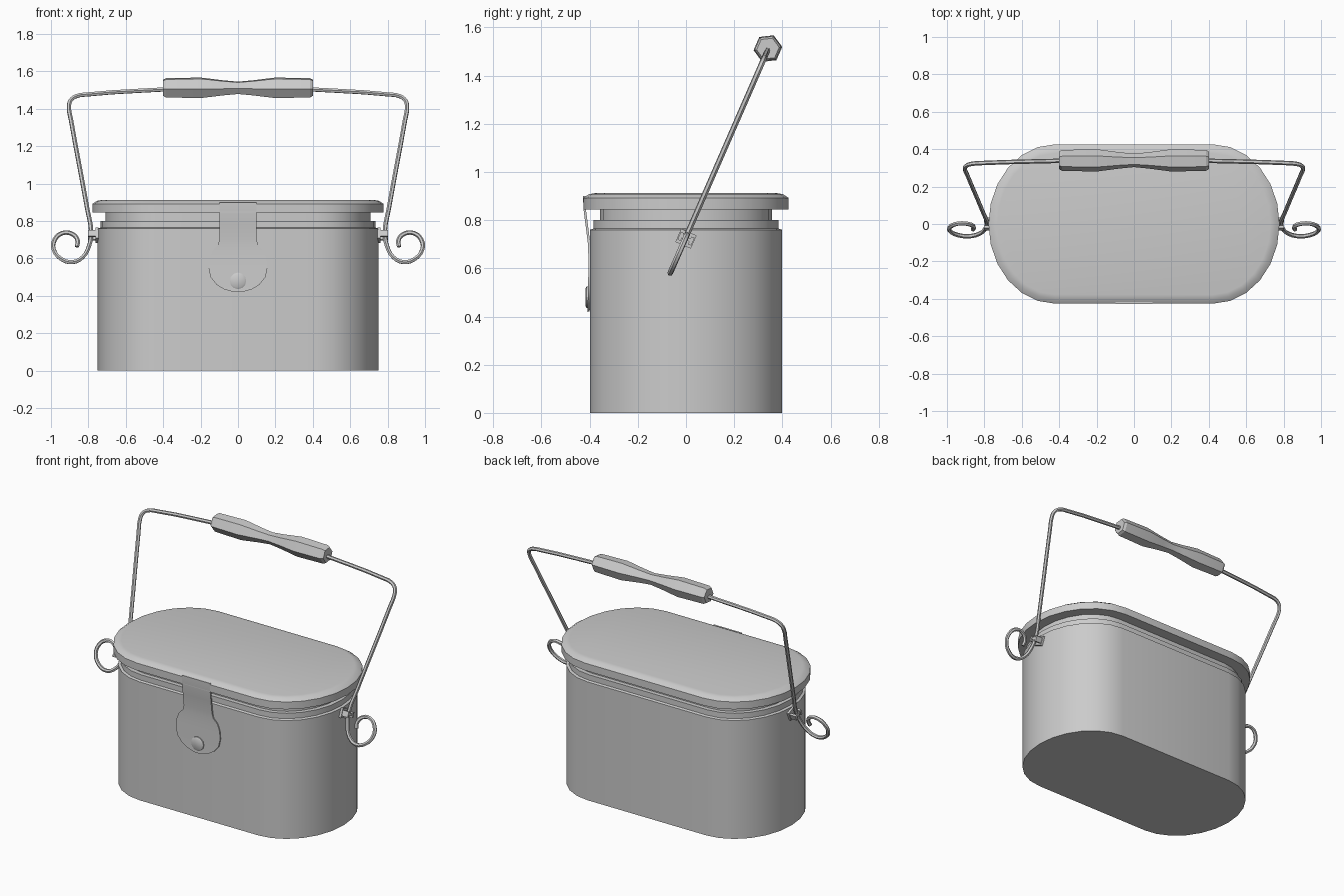
import bpy, bmesh
from math import sin, cos, pi, radians
from mathutils import Vector, Matrix

cube = bpy.data.objects.get("Cube")
if cube:
    bpy.data.objects.remove(cube, do_unlink=True)

metal = bpy.data.materials.new("grey metal")
metal.use_nodes = True
GREY = (0.6, 0.6, 0.6, 1)
metal.diffuse_color = GREY
metal.node_tree.nodes["Principled BSDF"].inputs["Base Color"].default_value = GREY

TILT = Matrix.Rotation(radians(-23.6), 4, 'X')   # the handle leans back
PIVOT_Z = 0.73


def finish(name, bm, angle=30):
    bmesh.ops.recalc_face_normals(bm, faces=bm.faces)
    mesh = bpy.data.meshes.new(name)
    bm.to_mesh(mesh)
    bm.free()
    mesh.materials.append(metal)
    mesh.shade_smooth()
    mesh.set_sharp_from_angle(angle=radians(angle))
    obj = bpy.data.objects.new(name, mesh)
    bpy.context.collection.objects.link(obj)
    return obj


def loft(name, rings, angle=30):
    """Skin a list of closed rings and cap both ends."""
    bm = bmesh.new()
    loops = [[bm.verts.new(p) for p in ring] for ring in rings]
    for a, b in zip(loops, loops[1:]):
        for i in range(len(a)):
            j = (i + 1) % len(a)
            bm.faces.new((a[i], a[j], b[j], b[i]))
    bm.faces.new(loops[0])
    bm.faces.new(loops[-1])
    return finish(name, bm, angle)


def oval(z, grow, steps=12):
    """Long rounded outline, grown or shrunk by an offset."""
    ring = []
    for side in (1, -1):
        for i in range(steps + 1):
            a = -pi / 2 + pi * i / steps
            ring.append((side * (0.42 + (0.33 + grow) * cos(a)),
                         side * (0.398 + grow) * sin(a), z))
    return ring


def box(name, centre, size, matrix):
    bm = bmesh.new()
    bmesh.ops.create_cube(bm, size=1)
    bmesh.ops.scale(bm, vec=size, verts=bm.verts)
    bmesh.ops.transform(bm, matrix=Matrix.Translation(centre) @ matrix, verts=bm.verts)
    return finish(name, bm)


# Pail body with stepped neck
loft("pail_body", [oval(z, g) for z, g in (
    (0, 0), (0.76, 0), (0.765, -0.015), (0.8, -0.015),
    (0.8, -0.042), (0.86, -0.042))])

# Lid with bevelled rim
loft("lid", [oval(z, g) for z, g in (
    (0.845, 0.028), (0.892, 0.028), (0.908, 0.004), (0.912, -0.02))], 25)

# Front latch: strap widening to a round tongue (height, half width, depth)
rows = [(0.9, 0.1, -0.427), (0.85, 0.1, -0.426), (0.78, 0.1, -0.417),
        (0.7, 0.1, -0.407), (0.67, 0.108, -0.406), (0.64, 0.137, -0.405),
        (0.6, 0.152, -0.405), (0.55, 0.157, -0.406), (0.5, 0.147, -0.407),
        (0.46, 0.115, -0.408), (0.435, 0.075, -0.409), (0.42, 0.02, -0.41)]
loft("latch", [[(-w, y, z), (w, y, z), (w, y + 0.01, z), (-w, y + 0.01, z)]
               for z, w, y in rows])

# Latch rivet
loft("latch_rivet", [[(r * cos(i * pi / 6), y, 0.48 + r * sin(i * pi / 6))
                      for i in range(12)]
                     for y, r in ((-0.4, 0.044), (-0.413, 0.044), (-0.418, 0.035))])

# Wire handle with curled ends, drawn upright then leaned back about its pivot
half = [(0.861, 0.663), (0.857, 0.695), (0.885, 0.73), (0.94, 0.735),
        (0.98, 0.7), (0.986, 0.65), (0.945, 0.597), (0.885, 0.58),
        (0.83, 0.607), (0.797, 0.665), (0.785, 0.74), (0.805, 0.86),
        (0.893, 1.34), (0.904, 1.41), (0.895, 1.445), (0.865, 1.467),
        (0.8, 1.477), (0.4, 1.503), (0.3, 1.508)]
path = half + [(-x, z) for x, z in reversed(half)]
curve = bpy.data.curves.new("handle_wire", 'CURVE')
curve.dimensions = '3D'
curve.bevel_depth = 0.012
curve.bevel_resolution = 1
curve.resolution_u = 3
curve.use_fill_caps = True
spline = curve.splines.new('BEZIER')
spline.bezier_points.add(len(path) - 1)
lean = sin(radians(23.6)) / cos(radians(23.6))
for point, (x, z) in zip(spline.bezier_points, path):
    point.co = (x, (z - PIVOT_Z) * lean, z)
    point.handle_left_type = point.handle_right_type = 'AUTO'
curve.materials.append(metal)
wire = bpy.data.objects.new("handle_wire", curve)
bpy.context.collection.objects.link(wire)
bpy.ops.object.select_all(action='DESELECT')
wire.select_set(True)
bpy.context.view_layer.objects.active = wire
bpy.ops.object.convert(target='MESH')
bpy.ops.object.shade_smooth_by_angle(angle=radians(40))

# Six-sided grip, pinched in the middle
centre = Vector((0, 0.34, 1.512))
profile = [(0.4, 0.047), (0.385, 0.056), (0.2, 0.06), (0.08, 0.044), (0, 0.036)]
profile += [(-x, r) for x, r in reversed(profile[:-1])]
loft("handle_grip", [[centre + TILT @ Vector((x, r * sin(i * pi / 3), r * cos(i * pi / 3)))
                      for i in range(6)] for x, r in profile], 20)

# Handle ears: wall plate, two lugs and a cross pin on each end
for side, label in ((1, "left"), (-1, "right")):
    box(label + "_ear_plate", (side * 0.754, 0, 0.723), (0.014, 0.07, 0.06), TILT)
    for s in (-1, 1):
        offset = TILT @ Vector((0, s * 0.024, 0))
        box(f"{label}_ear_lug_{'back' if s > 0 else 'front'}",
            Vector((side * 0.78, 0, 0.723)) + offset, (0.045, 0.014, 0.035), TILT)
    box(label + "_ear_pin", (side * 0.792, 0, 0.725), (0.014, 0.06, 0.014), TILT)
